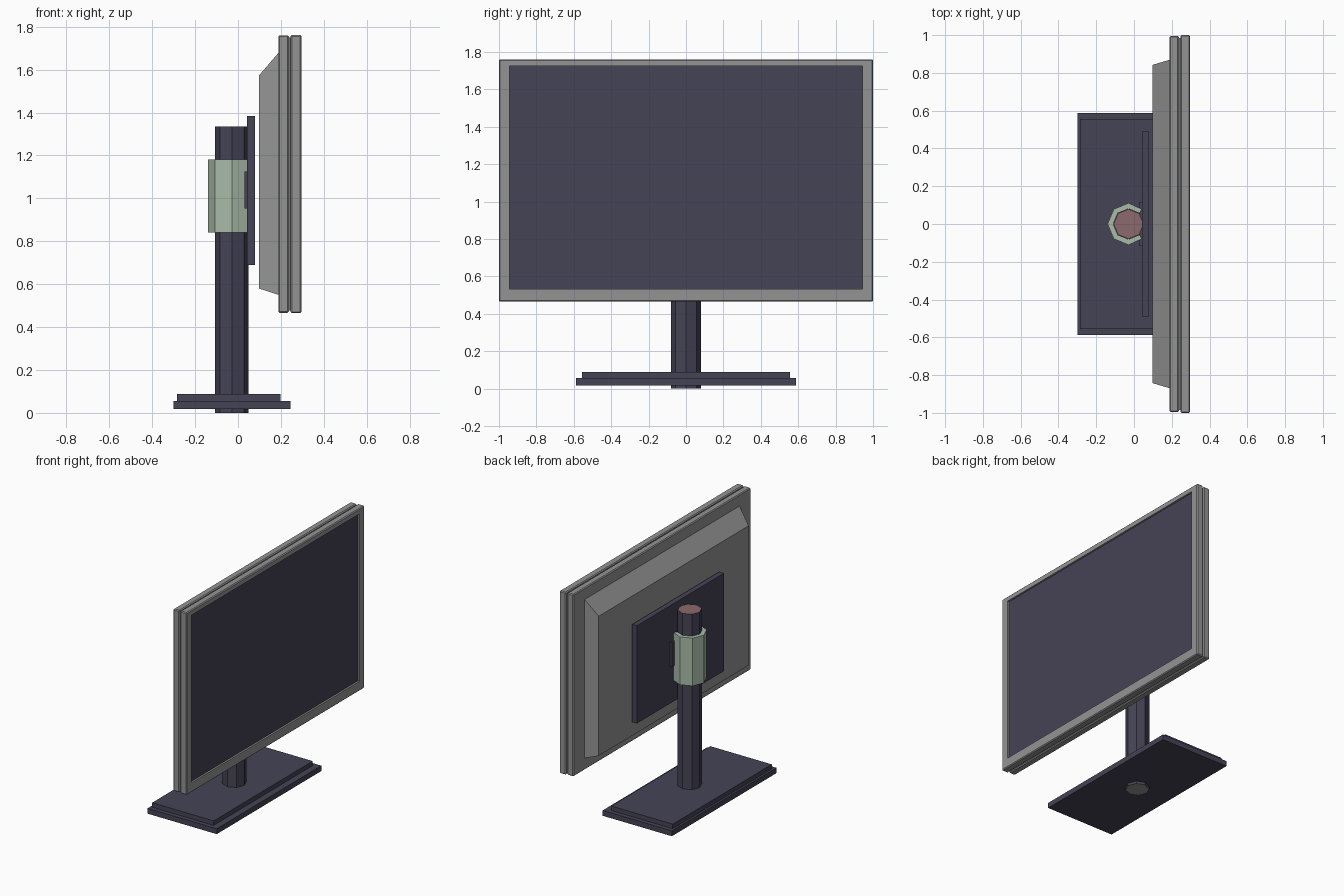
import bpy, bmesh, math
from mathutils import Vector

if "Cube" in bpy.data.objects:
    bpy.data.objects.remove(bpy.data.objects["Cube"])


def mat(name, r, g, b):
    m = bpy.data.materials.new(name)
    m.diffuse_color = (r, g, b, 1)
    m.use_nodes = True
    m.node_tree.nodes["Principled BSDF"].inputs["Base Color"].default_value = m.diffuse_color
    return m


DARK = mat("dark slate", 0.060, 0.057, 0.092)
GREY = mat("mid grey", 0.300, 0.296, 0.300)
GREEN = mat("pale green", 0.400, 0.500, 0.400)
PINK = mat("dusty pink", 0.262, 0.144, 0.150)


def finish(bm, name, *mats):
    bmesh.ops.recalc_face_normals(bm, faces=bm.faces)
    me = bpy.data.meshes.new(name)
    bm.to_mesh(me)
    bm.free()
    for m in mats:
        me.materials.append(m)
    ob = bpy.data.objects.new(name, me)
    bpy.context.collection.objects.link(ob)
    return ob


def box_bm(x, y, z, bevel=0):
    bm = bmesh.new()
    bmesh.ops.create_cube(bm, size=1)
    for v in bm.verts:
        v.co = Vector((r[0] + (c + 0.5) * (r[1] - r[0])
                       for c, r in zip(v.co, (x, y, z))))
    if bevel:
        bmesh.ops.bevel(bm, geom=bm.edges[:], offset=bevel, segments=1, affect='EDGES')
    return bm


def box(name, m, x, y, z, bevel=0):
    return finish(box_bm(x, y, z, bevel), name, m)


# Two-tier foot
box("base_lower", DARK, (-0.30, 0.244), (-0.587, 0.587), (0.018, 0.056))
box("base_upper", DARK, (-0.285, 0.198), (-0.556, 0.556), (0.056, 0.088))

# Octagonal column with a coloured top and grey underside
CX = -0.029
bm = bmesh.new()
bmesh.ops.create_cone(bm, cap_ends=True, segments=8, radius1=0.079, radius2=0.079, depth=1.335)
for v in bm.verts:
    a = round(math.atan2(v.co.y, v.co.x) / (math.pi / 4)) * math.pi / 4
    v.co = (CX + 0.079 * math.cos(a), 0.079 * math.sin(a), v.co.z + 0.6675)
bm.normal_update()
for f in bm.faces:
    f.material_index = 1 if f.normal.z > 0.5 else 2 if f.normal.z < -0.5 else 0
finish(bm, "column", DARK, PINK, GREY)

# Open collar wrapped round the column
bm = bmesh.new()
angles = [math.radians(45 * i) for i in range(1, 8)]
rings = []
for a in angles:
    pts = []
    for r, z in ((0.081, 0.84), (0.111, 0.84), (0.111, 1.18), (0.081, 1.18)):
        pts.append(bm.verts.new((min(CX + r * math.cos(a), 0.042), r * math.sin(a), z)))
    rings.append(pts)
for p, q in zip(rings, rings[1:]):
    for i in range(4):
        j = (i + 1) % 4
        bm.faces.new((p[i], p[j], q[j], q[i]))
bm.faces.new(rings[0])
bm.faces.new(rings[-1])
finish(bm, "collar", GREEN)

# Mounting plate and its bracket
box("bracket", DARK, (0.03, 0.05), (-0.117, 0.117), (0.953, 1.125))
box("mounting_plate", DARK, (0.043, 0.08), (-0.49, 0.49), (0.69, 1.385))

# Tapered rear housing
bm = box_bm((0.097, 0.19), (-0.87, 0.87), (0.55, 1.68))
for v in bm.verts:
    if v.co.x < 0.15:
        v.co.y = math.copysign(0.842, v.co.y)
        v.co.z = 1.572 if v.co.z > 1 else 0.58
finish(bm, "rear_housing", GREY)

# Display shell: back frame, groove core, front bezel
box("back_frame", GREY, (0.188, 0.237), (-0.996, 0.996), (0.466, 1.76), 0.006)
box("groove_core", GREY, (0.23, 0.25), (-0.985, 0.985), (0.477, 1.749))

bm = box_bm((0.245, 0.296), (-1, 1), (0.465, 1.761), 0.006)
bm.normal_update()
front = max(bm.faces, key=lambda f: f.calc_center_median().x)
bmesh.ops.inset_individual(bm, faces=[front], thickness=0.04)
for v in front.verts:
    v.co.y = math.copysign(0.943, v.co.y)
    v.co.z = 1.724 if v.co.z > 1 else 0.533
front = bmesh.ops.extrude_discrete_faces(bm, faces=[front])["faces"][0]
for v in front.verts:
    v.co.x -= 0.02
finish(bm, "front_bezel", GREY)

# Screen panel set in the bezel
box("screen", DARK, (0.274, 0.283), (-0.943, 0.943), (0.533, 1.724))
